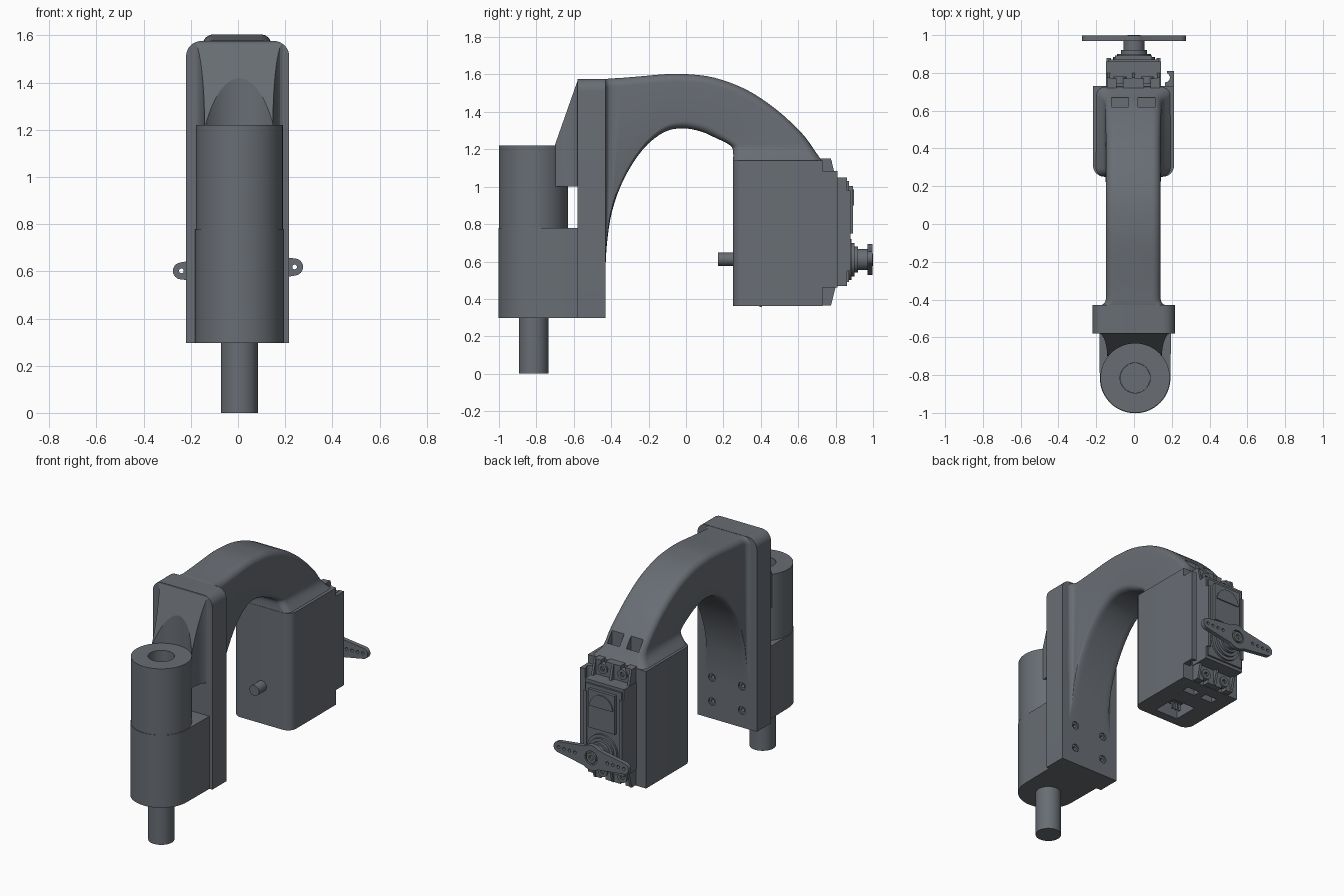
import bpy, bmesh, math
from mathutils import Vector

if "Cube" in bpy.data.objects:
    bpy.data.objects.remove(bpy.data.objects["Cube"])

PLACE = {'x': lambda u, v, w: (w, u, v), 'y': lambda u, v, w: (u, w, v), 'z': lambda u, v, w: (u, v, w)}

# dark grey plastic
GREY = bpy.data.materials.new("dark_grey")
GREY.diffuse_color = (0.14, 0.155, 0.175, 1)
GREY.use_nodes = True
GREY.node_tree.nodes["Principled BSDF"].inputs["Base Color"].default_value = GREY.diffuse_color


def finish(name, bm):
    bmesh.ops.recalc_face_normals(bm, faces=bm.faces)
    me = bpy.data.meshes.new(name)
    bm.to_mesh(me)
    bm.free()
    me.materials.append(GREY)
    ob = bpy.data.objects.new(name, me)
    bpy.context.collection.objects.link(ob)
    return ob


def loft(name, rings):
    bm = bmesh.new()
    vs = [[bm.verts.new(p) for p in r] for r in rings]
    n = len(vs[0])
    for a, b in zip(vs, vs[1:]):
        for i in range(n):
            j = (i + 1) % n
            bm.faces.new((a[i], a[j], b[j], b[i]))
    bm.faces.new(vs[0])
    bm.faces.new(vs[-1])
    return finish(name, bm)


def prism(name, pts, axis, lo, hi):
    return loft(name, [[PLACE[axis](u, v, w) for u, v in pts] for w in (lo, hi)])


def arc(cu, cv, r, a0, a1, n):
    return [(cu + r * math.cos(math.radians(a0 + (a1 - a0) * i / n)),
             cv + r * math.sin(math.radians(a0 + (a1 - a0) * i / n))) for i in range(n + 1)]


def cyl(name, cu, cv, r, axis, lo, hi, n=48):
    return prism(name, arc(cu, cv, r, 0, 360, n)[:-1], axis, lo, hi)


def rrect(u0, u1, v0, v1, radii):
    """Rounded rectangle; radii run lower left, lower right, upper right, upper left."""
    pts = []
    for k, (u, v, su, sv) in enumerate(((u0, v0, 1, 1), (u1, v0, -1, 1), (u1, v1, -1, -1), (u0, v1, 1, -1))):
        r = radii[k]
        pts += arc(u + su * r, v + sv * r, r, 180 + 90 * k, 270 + 90 * k, 8) if r else [(u, v)]
    return pts


def box(name, x, y, z):
    return prism(name, rrect(*x, *y, (0, 0, 0, 0)), 'z', *z)


def cut(ob, cutters, operation='DIFFERENCE'):
    for c in cutters:
        c.hide_render = True
        m = ob.modifiers.new("cut", 'BOOLEAN')
        m.operation, m.object, m.solver = operation, c, 'EXACT'
        bpy.context.view_layer.objects.active = ob
        bpy.ops.object.modifier_apply(modifier=m.name)
        bpy.data.objects.remove(c)


def catmull(pts, steps):
    out = []
    for i in range(len(pts) - 1):
        p0, p1, p2, p3 = (Vector(pts[min(max(k, 0), len(pts) - 1)]) for k in range(i - 1, i + 3))
        for s in range(steps):
            t = s / steps
            out.append(0.5 * (2 * p1 + (p2 - p0) * t + (2 * p0 - 5 * p1 + 4 * p2 - p3) * t * t
                              + (3 * p1 - p0 - 3 * p2 + p3) * t ** 3))
    return out + [Vector(pts[-1])]


# pivot shaft, tube and lower D-shaped housing
CX, CY = 0.006, -0.815
cyl("pivot_shaft", CX, CY, 0.079, 'z', 0, 0.8)
tube = cyl("upper_tube", CX, CY, 0.184, 'z', 0.7, 1.22, 64)
cut(tube, [cyl("bore", CX, CY, 0.08, 'z', 0.6, 1.4)])
prism("lower_housing", arc(CX, CY, 0.187, 180, 360, 32) + [(0.196, -0.57), (-0.184, -0.57)], 'z', 0.297, 0.78)

# mounting plate with four bushed screw holes
outline = rrect(-0.22, 0.217, 0.297, 1.576, (0, 0, 0.065, 0.065))
plate = prism("mounting_plate", outline, 'y', -0.58, -0.43)
screws = [(x, z) for x in (-0.11, 0.11) for z in (0.41, 0.57)]
cut(plate, [cyl("hole", x, z, 0.026, 'y', -0.5, -0.3, 20) for x, z in screws])
for x, z in screws:
    rim = cyl("screw_bushing", x, z, 0.026, 'y', -0.51, -0.44, 20)
    cut(rim, [cyl("hole", x, z, 0.013, 'y', -0.6, -0.3, 16)])

# flared gusset above the tube, sloped and hollowed for tube clearance
side = [(0.145 + 0.05 * (1 - math.sqrt(1 - (i / 12) ** 2)), -0.70 + 0.125 * i / 12) for i in range(13)]
gusset = prism("upper_gusset", [(x + 0.003, y) for x, y in side] + [(0.003 - x, y) for x, y in reversed(side)],
               'z', 1.0, 1.6)
cut(gusset, [prism("slope", [(-0.702, 1.22), (-0.578, 1.572), (-0.5, 1.572), (-0.5, 1.8), (-0.9, 1.8), (-0.9, 1.22)],
                   'x', -0.4, 0.4),
             cyl("clearance", CX, CY, 0.183, 'z', 0.9, 1.8, 64)])
cut(gusset, [prism("corner_trim", outline, 'y', -1, -0.5)], 'INTERSECT')

# curved arm: stations of outer y, z, inner y, z and half width
stations = [(-0.432, 1.574, -0.432, 0.50, 0.175), (-0.41, 1.578, -0.424, 0.68, 0.148), (-0.34, 1.582, -0.395, 0.87, 0.145),
            (-0.22, 1.592, -0.33, 1.045, 0.145), (-0.10, 1.602, -0.23, 1.20, 0.145), (0.0, 1.602, -0.12, 1.29, 0.145),
            (0.15, 1.583, -0.02, 1.312, 0.145), (0.32, 1.52, 0.08, 1.295, 0.145), (0.48, 1.415, 0.16, 1.26, 0.145),
            (0.62, 1.285, 0.222, 1.23, 0.148), (0.69, 1.19, 0.25, 1.20, 0.155), (0.728, 1.135, 0.252, 1.135, 0.20)]
rings = []
for oy, oz, iy, iz, w in catmull(stations, 4):
    o, i = Vector((0, oy, oz)), Vector((0, iy, iz))
    d = (o - i).normalized()
    rings.append([i + d * v + Vector((u - 0.004, 0, 0)) for u, v in rrect(-w, w, 0, (o - i).length, (0.045,) * 4)])
arm = loft("curved_arm", rings)

# motor case with nut slots, connector opening and rear pin
case = prism("motor_case", rrect(-0.217, 0.212, 0.25, 0.73, (0.06, 0.06, 0, 0)), 'z', 0.362, 1.14)
slots = ((-0.12, -0.03), (0.02, 0.11))
cut(arm, [box("slot", s, (0.62, 0.67), (1.19, 1.5)) for s in slots]
    + [cyl("hole", x, z, 0.026, 'y', -0.5, -0.35, 20) for x, z in screws[1::2]])
cut(case, [box("slot", s, (0.60, 0.65), (0.3, 0.43)) for s in slots]
    + [box("opening", (-0.085, 0.085), (0.31, 0.48), (0.3, 0.47))])
box("connector_block", (-0.04, 0.04), (0.375, 0.425), (0.40, 0.48))
for x in (-0.025, 0, 0.025):
    box("connector_pin", (x - 0.007, x + 0.007), (0.393, 0.407), (0.356, 0.42))
cyl("rear_pin", 0, 0.612, 0.035, 'y', 0.17, 0.27, 32)

# cable clip along the right edge of the case, with a concave lip
prism("clip_strip", [(0.165, 0.72), (0.212, 0.72), (0.212, 0.81), (0.175, 0.81), (0.175, 0.798)]
      + arc(0.165, 0.775, 0.025, 60, -90, 8), 'z', 0.46, 1.085)

# servo body, lid and raised panel
box("servo_body", (-0.147, 0.142), (0.70, 0.86), (0.47, 1.05))
box("servo_lid", (-0.135, 0.13), (0.85, 0.872), (0.49, 1.03))
box("servo_panel", (-0.1, 0.095), (0.86, 0.892), (0.75, 1.005))
prism("panel_boss", arc(-0.003, 0.90, 0.085, 0, 180, 24), 'y', 0.87, 0.899)
for x in (-0.145, 0.118):
    box("side_rib", (x, x + 0.022), (0.85, 0.88), (0.55, 0.98))

# mounting ears top and bottom with slots, ribs and screws
for z0, z1, zs, tip in ((1.04, 1.15, 1.1, 1.15), (0.365, 0.48, 0.415, 0.365)):
    ear = box("servo_ear", (-0.142, 0.137), (0.72, 0.77), (z0, z1))
    cut(ear, [box("slot", (x - 0.018, x + 0.018), (0.6, 0.9), (min(zs, tip) - 0.01, max(zs, tip) + 0.01))
              for x in (-0.075, 0.07)])
    root = 2 * zs - tip
    for x in (-0.002, -0.135, 0.13):
        prism("ear_rib", [(0.76, tip), (0.775, tip), (0.80, root), (0.76, root)], 'x', x - 0.008, x + 0.008)
    for x in (-0.075, 0.07):
        head = cyl("ear_screw", x, zs, 0.034, 'y', 0.74, 0.78, 24)
        cut(head, [cyl("socket", x, zs, 0.016, 'y', 0.765, 0.9, 6)])

# output shaft stack
HZ = 0.61
for name, r, a, b in (("output_collar", 0.11, 0.85, 0.885), ("output_ring", 0.09, 0.88, 0.9),
                      ("output_bearing", 0.07, 0.89, 0.92), ("output_spline", 0.056, 0.91, 0.975)):
    cyl(name, 0, HZ, r, 'y', a, b)

# two-armed horn with hub and holes, slightly turned
tilt = math.radians(2)


def turned(pts):
    c, s = math.cos(tilt), math.sin(tilt)
    return [(u * c - v * s, HZ + u * s + v * c) for u, v in pts]


horn_shape = (arc(0.24, 0, 0.036, -85, 85, 12) + arc(0, 0, 0.083, 52, 128, 14)
              + arc(-0.24, 0, 0.036, 95, 265, 12) + arc(0, 0, 0.083, 232, 308, 14))
horn = prism("servo_horn", turned(horn_shape), 'y', 0.97, 0.998)
holes = turned([(s * d, 0) for s in (-1, 1) for d in (0.12, 0.16, 0.2, 0.24)])
cut(horn, [cyl("hole", u, v, 0.01, 'y', 0.9, 1.1, 16) for u, v in holes]
    + [cyl("recess", 0, HZ, 0.045, 'y', 0.985, 1.1, 32)])
screw = cyl("horn_screw", 0, HZ, 0.034, 'y', 0.97, 1.0, 32)
cut(screw, [cyl("socket", 0, HZ, 0.016, 'y', 0.985, 1.1, 24)])

# smooth curved surfaces; the gusset keeps its shallow edge
for ob in list(bpy.context.scene.objects):
    bpy.ops.object.select_all(action='DESELECT')
    ob.select_set(True)
    bpy.context.view_layer.objects.active = ob
    bpy.ops.object.shade_smooth_by_angle(angle=math.radians(12 if ob == gusset else 30))
